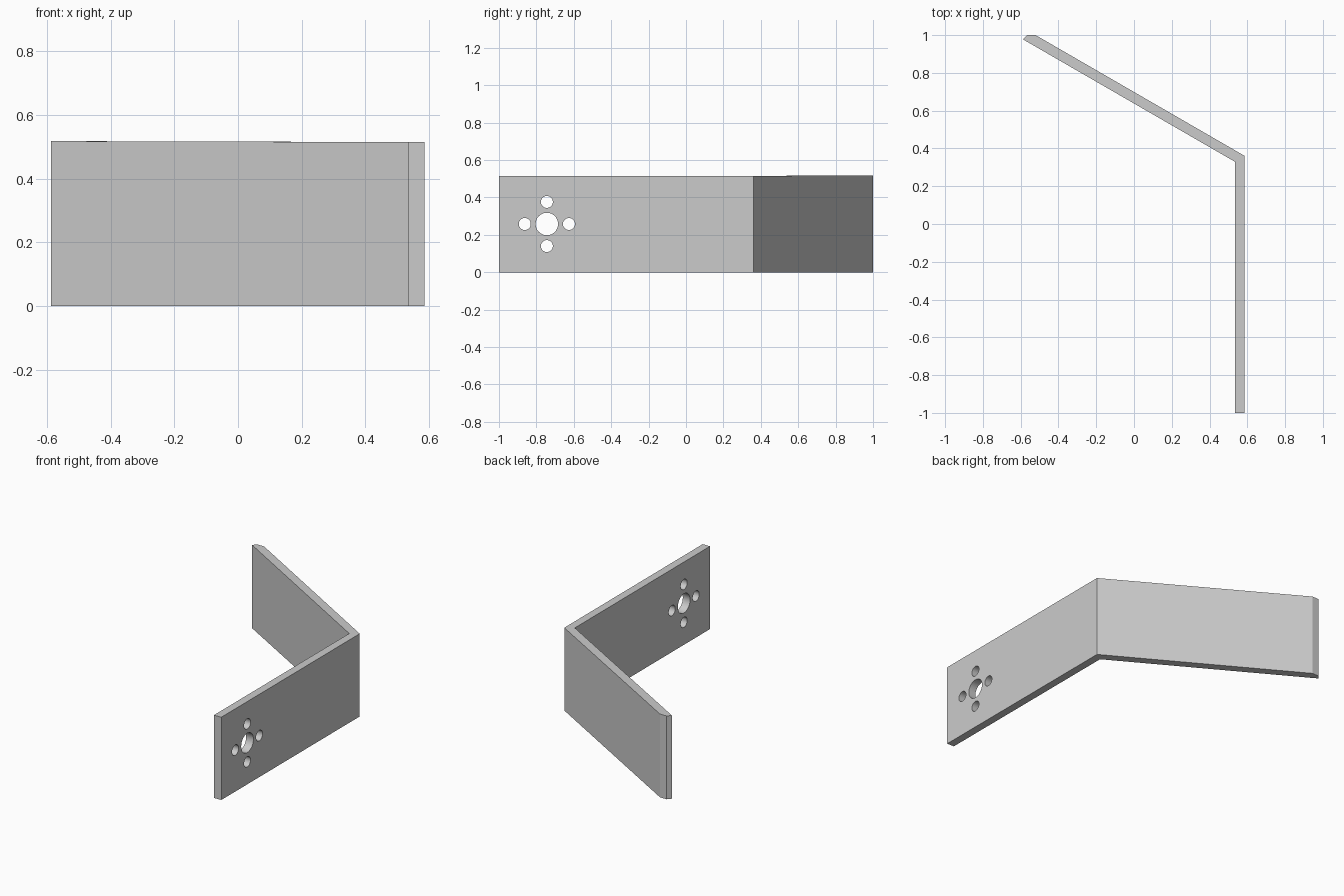
import bpy, bmesh, math
from mathutils import Vector

cube = bpy.data.objects.get("Cube")
if cube:
    bpy.data.objects.remove(cube, do_unlink=True)

HEIGHT = 0.515
TIP_RISE = 0.003

grey = bpy.data.materials.new("plain grey")
grey.use_nodes = True
colour = (0.6, 0.6, 0.6, 1)
grey.diffuse_color = colour
grey.node_tree.nodes["Principled BSDF"].inputs["Base Color"].default_value = colour

# Bent plate: plan outline extruded upwards, with a clipped far end
outline = [(0.535, -1), (0.585, -1), (0.585, 0.361), (-0.521, 1),
           (-0.567, 1), (-0.587, 0.977), (0.535, 0.329)]
bm = bmesh.new()
face = bm.faces.new([bm.verts.new((x, y, 0)) for x, y in outline])
top = bmesh.ops.extrude_face_region(bm, geom=[face])["geom"]
for v in top:
    if isinstance(v, bmesh.types.BMVert):
        v.co.z = HEIGHT + (TIP_RISE if v.co.x < 0 else 0)
bmesh.ops.recalc_face_normals(bm, faces=bm.faces)
mesh = bpy.data.meshes.new("bent_plate")
bm.to_mesh(mesh)
bm.free()
plate = bpy.data.objects.new("bent_plate", mesh)
bpy.context.collection.objects.link(plate)
mesh.materials.append(grey)


# Round holes drilled through the long arm
def drill(y, z, radius):
    bpy.ops.mesh.primitive_cylinder_add(
        vertices=48, radius=radius, depth=0.3,
        location=(0.56, y, z), rotation=(0, math.pi / 2, 0))
    cutter = bpy.context.object
    cutter.name = "hole_cutter"
    cutter.hide_render = True
    cutter.data.materials.append(grey)
    bpy.context.view_layer.objects.active = plate
    mod = plate.modifiers.new("hole", "BOOLEAN")
    mod.operation = "DIFFERENCE"
    mod.solver = "EXACT"
    mod.object = cutter
    bpy.ops.object.modifier_apply(modifier=mod.name)
    bpy.data.objects.remove(cutter, do_unlink=True)


centre_y, centre_z, spacing = -0.744, 0.258, 0.118
drill(centre_y, centre_z, 0.06)
for i in range(4):
    a = i * math.pi / 2
    drill(centre_y + spacing * math.cos(a), centre_z + spacing * math.sin(a), 0.032)

# Smooth hole walls, crisp plate edges
bpy.ops.object.select_all(action="DESELECT")
plate.select_set(True)
bpy.context.view_layer.objects.active = plate
bpy.ops.object.shade_smooth_by_angle(angle=math.radians(25))
